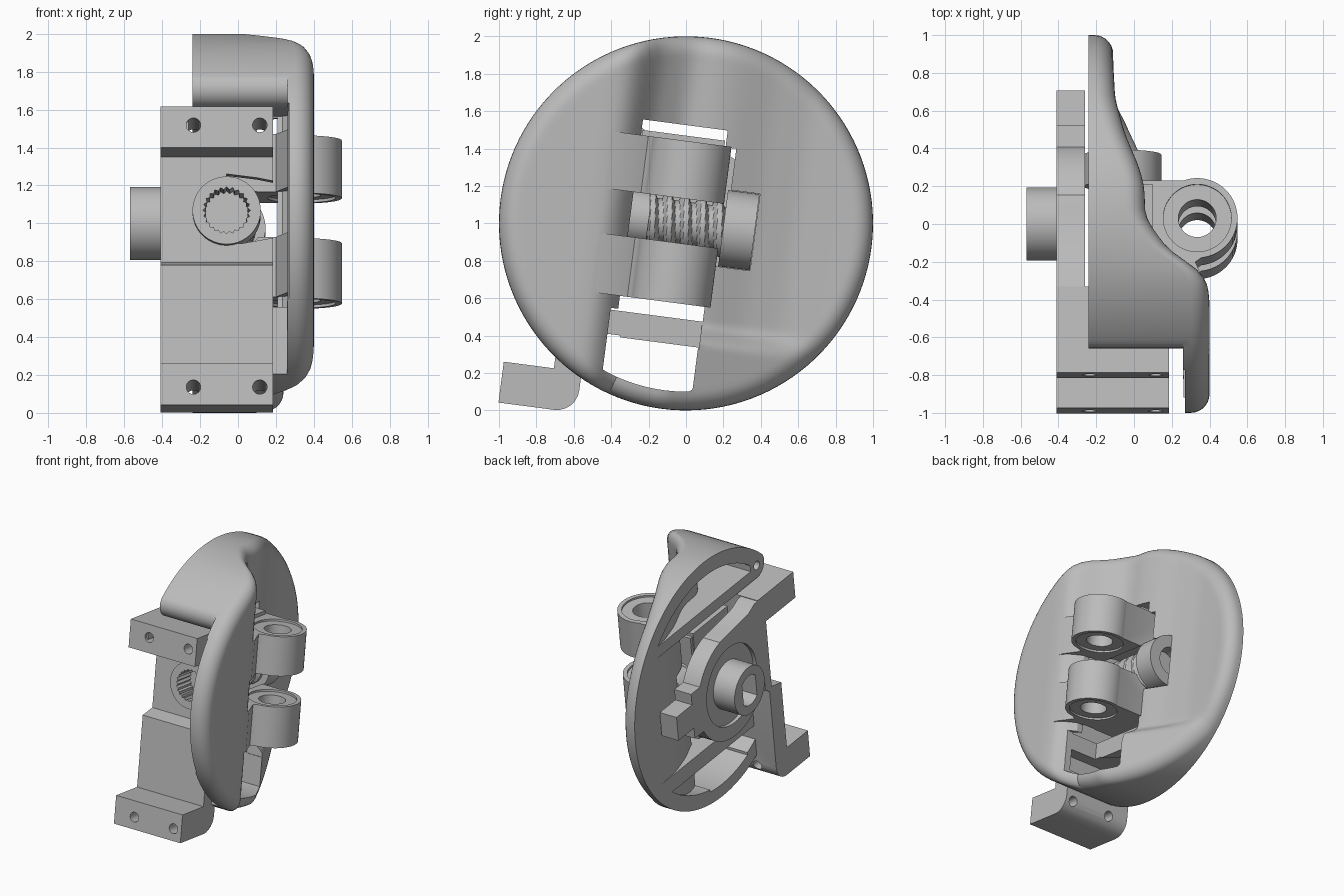
import bpy, bmesh
from math import sin, cos, pi, sqrt, radians
from mathutils import Matrix

if "Cube" in bpy.data.objects:
    bpy.data.objects.remove(bpy.data.objects["Cube"])

grey = bpy.data.materials.new("plain grey")
grey.use_nodes = True
tone = (0.5, 0.5, 0.5, 1)
grey.diffuse_color = tone
grey.node_tree.nodes["Principled BSDF"].inputs["Base Color"].default_value = tone
parts = []


def make(name, bm, keep=False):
    bmesh.ops.recalc_face_normals(bm, faces=bm.faces)
    mesh = bpy.data.meshes.new(name)
    bm.to_mesh(mesh)
    bm.free()
    ob = bpy.data.objects.new(name, mesh)
    bpy.context.collection.objects.link(ob)
    if keep:
        mesh.materials.append(grey)
        parts.append(ob)
    return ob


def prism(name, pts, axis, lo, hi, keep=False):
    """Extrude a 2D outline along one axis."""
    def place(p, d):
        return {'x': (d, p[0], p[1]), 'y': (p[0], d, p[1]), 'z': (p[0], p[1], d)}[axis]
    bm = bmesh.new()
    face = bm.faces.new([bm.verts.new(place(p, lo)) for p in pts])
    new = bmesh.ops.extrude_face_region(bm, geom=[face])["geom"]
    bmesh.ops.translate(bm, vec=place((0, 0), hi - lo),
                        verts=[g for g in new if isinstance(g, bmesh.types.BMVert)])
    return make(name, bm, keep)


def rod(name, centre, r, axis, lo, hi, keep=False, n=64, tooth=0):
    pts = [(centre[0] + (r - tooth * (i % 2)) * cos(2 * pi * i / n),
            centre[1] + (r - tooth * (i % 2)) * sin(2 * pi * i / n)) for i in range(n)]
    return prism(name, pts, axis, lo, hi, keep)


def box(name, x, y, z, keep=False):
    return prism(name, [(x[0], y[0]), (x[1], y[0]), (x[1], y[1]), (x[0], y[1])],
                 'z', z[0], z[1], keep)


def boolean(ob, other, op='DIFFERENCE'):
    mod = ob.modifiers.new("cut", 'BOOLEAN')
    mod.object, mod.operation, mod.solver = other, op, 'EXACT'
    bpy.context.view_layer.objects.active = ob
    bpy.ops.object.modifier_apply(modifier=mod.name)
    bpy.data.objects.remove(other)
    return ob


# Wavy section of the round shell: x as a function of y
WAVE = [(-2, .4), (-.5, .4), (-.4, .385), (-.32, .3), (-.27, .2), (-.17, .12), (-.08, .06),
        (.08, .055), (.18, .03), (.38, -.05), (.58, -.1), (.8, -.11), (2, -.11)]


def wave(y):
    total = 0
    for k in range(-2, 3):
        t = y + k * .02
        for (a, p), (b, q) in zip(WAVE, WAVE[1:]):
            if a <= t < b:
                total += p + (q - p) * (t - a) / (b - a)
    return total / 5


def step(a, b, t):
    t = min(1, max(0, (t - a) / (b - a)))
    return t * t * (3 - 2 * t)


def front(y, z, r):
    swell = max(0, min(.24, .24 - .46 * y) - wave(y))
    drop = .1 - sqrt(max(0, .01 - max(0, r - .9) ** 2))
    return wave(y) + swell * step(-.52, -.64, z) - drop


# Round shell with a rolled front edge
N = 128
radii = [.9 * i / 36 for i in range(1, 37)] + [.9 + .1 * sin(pi / 2 * i / 7) for i in range(1, 8)]
bm = bmesh.new()
rings = []
for r in radii:
    ring = []
    for i in range(N):
        y, z = r * cos(2 * pi * i / N), r * sin(2 * pi * i / N)
        ring.append(bm.verts.new((front(y, z, r), y, z)))
    rings.append(ring)
rings.append([bm.verts.new((-.24, v.co.y, v.co.z)) for v in rings[-1]])
hub = bm.verts.new((front(0, 0, 0), 0, 0))
for i in range(N):
    j = (i + 1) % N
    bm.faces.new((hub, rings[0][i], rings[0][j]))
    for a, b in zip(rings, rings[1:]):
        bm.faces.new((a[i], b[i], b[j], a[j]))
bm.faces.new(rings[-1])
shell = make("round_shell", bm, True)


# Hollow the back, leaving rim walls and straight ribs at top and bottom
def inner(y):
    x = wave(y + .05) - .13
    if y < -.29:
        x = max(x, min(.262, wave(y) - .03))
    return max(-.239, x)


def hollow(lo, hi, y0):
    ys = [y0 + (.72 - y0) * i / 60 for i in range(61)]
    pts = [(inner(y), y) for y in ys] + [(-.5, .72), (-.5, y0)]
    return prism("hollow", pts, 'z', lo, hi)


boolean(shell, hollow(-.51, .53, -1.2))
for lo, hi, y0 in ((.62, 1.1, -.57), (-1.1, -.64, -.46)):
    boolean(shell, boolean(hollow(lo, hi, y0), rod("limit", (0, 0), .88, 'x', -2, 2, n=N),
                           'INTERSECT'))
# Front of the rim: a rounded end at the top, cut back at the bottom
angles = [radians(270 - 134 * i / 16) for i in range(17)]
round_end = [(-1.2, .53)] + [(-.645 + .1 * cos(a), .63 + .1 * sin(a)) for a in angles]
boolean(shell, prism("rounded_end", round_end + [(-.9, .95), (-1.2, .95)], 'x', -1, .26))
boolean(shell, box("front_step", (-1, .261), (-1.2, -.74), (-1.2, .54)))
boolean(shell, box("low_step", (-1, .259), (-1.2, -.5), (-1.2, -.4)))
# Openings through the shell
boolean(shell, box("window", (-1, 1), (-.3, .157), (-.51, .521)))
boolean(shell, box("lug_window", (-1, 1), (.1, .215), (.1, .43)))
boolean(shell, box("head_window", (-1, 1), (.14, .372), (-.207, .207)))
boolean(shell, box("rib_window", (.03, 1), (-.34, .155), (-.66, -.5)))
boolean(shell, boolean(box("low_window", (-1, 1), (-.34, .15), (-1, -.65)),
                       rod("limit", (0, 0), .9, 'x', -2, 2, n=N), 'INTERSECT'))
boolean(shell, rod("pin_hole", (-.65, .63), .035, 'x', -.5, .1, n=24))

# Pair of hinge lugs with recessed faces, a wider root and a tail along the shell
pin = (.335, -.025)
for name, lo, hi, root in (("upper", .13, .437, (.13, .465)), ("lower", -.43, -.11, (-.43, -.11))):
    lug = rod(name + "_lug", pin, .213, 'z', lo, hi, True)
    arm = [(-.2, -.29), (.2, -.29), (.27, -.5), (.398, -.53), (.387, -.4), (.325, -.26),
           (.38, -.22), (.46, -.18), (.4, .1), (.34, .175), (-.2, .175)]
    boolean(lug, prism("arm", arm, 'z', lo, hi), 'UNION')
    boolean(lug, box("root", (-.21, .1), (-.295, .15), root), 'UNION')
    for end in (lo, hi):
        boolean(lug, rod("face_recess", pin, .18, 'z', end - .015, end + .015))
    boolean(lug, rod("pin_bore", pin, .1, 'z', lo - .1, hi + .1))
    boolean(lug, rod("screw_clearance", (-.06, 0), .2, 'y', -1, 1))

# Threaded screw with collar and head
bm = bmesh.new()
grid = []
for i in range(73):
    y = -.22 + .44 * i / 72
    ring = []
    for k in range(48):
        t = 2 * pi * k / 48
        r = .135 + .025 * max(-.8, min(.8, 1.5 * cos(2 * pi * y / .09 + t)))
        ring.append(bm.verts.new((-.06 + r * cos(t), y, r * sin(t))))
    grid.append(ring)
for a, b in zip(grid, grid[1:]):
    for k in range(48):
        bm.faces.new((a[k], b[k], b[k - 1], a[k - 1]))
bm.faces.new(grid[0])
bm.faces.new(grid[-1])
make("screw_thread", bm, True)
collar = rod("screw_collar", (-.06, 0), .18, 'y', -.53, -.32, True)
boolean(collar, rod("neck", (-.06, 0), .15, 'y', -.36, -.2), 'UNION')
boolean(collar, rod("toothed_socket", (-.06, 0), .125, 'y', -.7, -.36, n=48, tooth=.014))
head = rod("screw_head", (-.06, 0), .205, 'y', .2, .37, True)
boolean(head, rod("head_bore", (-.06, 0), .11, 'y', .26, .6))

# Mounting bracket: folded front strip
fold = [(-.86, .51), (-.86, .29), (-.48, .29), (-.48, -.27), (-.6, -.3), (-.6, -.86),
        (-.87, -.86), (-.87, -1.08)]
fold += [(-.57 + .12 * sin(a * pi / 12), -.96 - .12 * cos(a * pi / 12)) for a in range(7)]
fold += [(-.45, -.3), (-.4, -.26), (-.4, .51)]
bracket = prism("mounting_bracket", fold, 'x', -.41, .185, True)
notch = [(-.06, -.17), (.02, -.17), (.4, -.1), (.4, .12), (.1, .18), (-.06, .2)]
boolean(bracket, prism("web_notch", notch, 'y', -.7, -.3))
boolean(bracket, rod("collar_hole", (-.06, 0), .175, 'y', -.7, -.2))
for x in (-.235, .115):
    boolean(bracket, rod("top_screw_hole", (x, .41), .038, 'y', -1, -.2, n=24))
    boolean(bracket, rod("foot_screw_hole", (x, -.985), .038, 'y', -1, -.2, n=24))

# Side plate with ring, tab and hollow hub
outline = [(-.84, .3), (-.47, .3), (-.47, -.1), (0, -.1), (.3, .2), (.1, .42),
           (-.28, .465), (-.36, .505), (-.84, .505)]
side = prism("side_plate", outline, 'x', -.41, -.26, True)
boolean(side, rod("ring", (0, 0), .43, 'x', -.41, -.26), 'UNION')
boolean(side, box("shoulder", (-.41, -.26), (.2, .5), (-.19, .19)), 'UNION')
boolean(side, box("tab", (-.41, -.26), (.3, .7), (-.1, .1)), 'UNION')
boolean(side, rod("recess", (0, 0), .32, 'x', -.6, -.38))
boolean(side, rod("hub", (0, 0), .193, 'x', -.57, -.3), 'UNION')
bore = rod("hub_bore", (0, 0), .12, 'x', -.7, -.33, n=48)
boolean(bore, box("flat", (-1, 0), (-.085, .085), (-.3, .3)), 'INTERSECT')
boolean(side, bore)

# Lean everything, lift it to the floor and shade
pose = Matrix.Translation((0, 0, 1)) @ Matrix.Rotation(-.13, 4, 'X')
bpy.ops.object.select_all(action='DESELECT')
for ob in parts:
    ob.data.transform(pose)
    ob.select_set(True)
bpy.context.view_layer.objects.active = parts[0]
bpy.ops.object.shade_smooth_by_angle(angle=radians(32))
